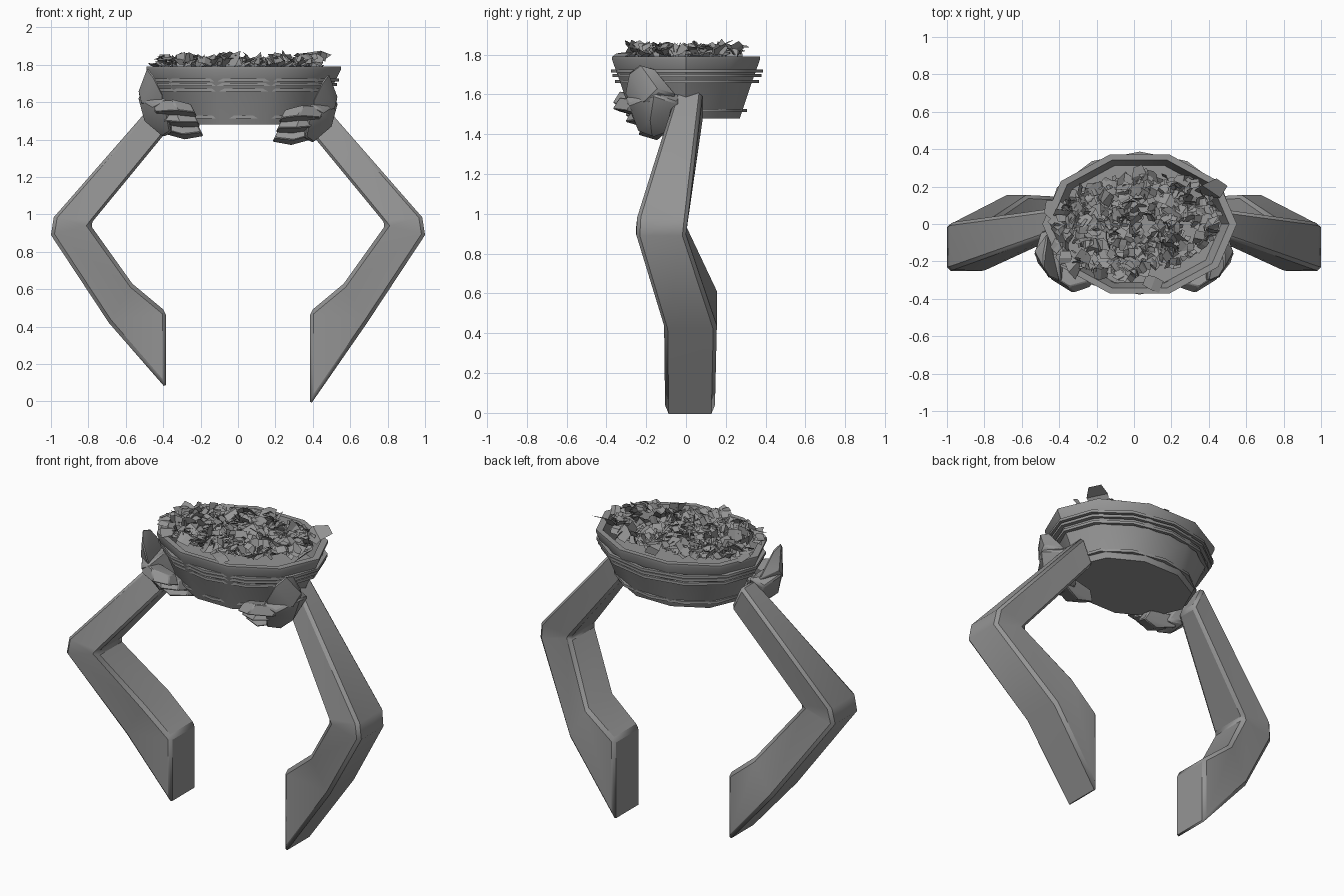
import bpy, bmesh, math, random
from mathutils import Vector, Matrix, Euler

if "Cube" in bpy.data.objects:
    bpy.data.objects.remove(bpy.data.objects["Cube"])
random.seed(4)

grey = bpy.data.materials.new("mid_grey")
grey.use_nodes = True
grey.diffuse_color = (0.3, 0.3, 0.3, 1)
grey.node_tree.nodes["Principled BSDF"].inputs["Base Color"].default_value = grey.diffuse_color


def finish(name, bm, bevel=0, smooth=None, fix=True):
    if fix:
        bmesh.ops.recalc_face_normals(bm, faces=bm.faces)
    mesh = bpy.data.meshes.new(name)
    bm.to_mesh(mesh)
    bm.free()
    mesh.materials.append(grey)
    ob = bpy.data.objects.new(name, mesh)
    bpy.context.collection.objects.link(ob)
    if bevel:
        mod = ob.modifiers.new("edge_bevel", 'BEVEL')
        mod.width = bevel
        mod.segments = 1
        mod.limit_method = 'ANGLE'
        mod.angle_limit = math.radians(50)
    if smooth:
        bpy.ops.object.select_all(action='DESELECT')
        ob.select_set(True)
        bpy.context.view_layer.objects.active = ob
        bpy.ops.object.shade_smooth_by_angle(angle=math.radians(smooth))


def loft(rings, caps=True, loop=False):
    bm = bmesh.new()
    vs = [[bm.verts.new(p) for p in r] for r in rings]
    n = len(vs[0])
    for a, b in zip(vs, vs[1:] + (vs[:1] if loop else [])):
        for i in range(n):
            j = (i + 1) % n
            bm.faces.new((a[i], a[j], b[j], b[i]))
    if caps:
        bm.faces.new(vs[0])
        bm.faces.new(vs[-1])
    return bm


def oval(scale, z, sides, cy=0.0):
    return [(0.03 + 0.52 * scale * math.cos(t), cy + 0.39 * scale * math.sin(t), z)
            for t in (2 * math.pi * i / sides for i in range(sides))]


# Ten-sided bowl: floor, outer wall, flared rim, inner wall, filled inside
wall = [(0.73, 1.48), (0.89, 1.66), (0.95, 1.72), (1.0, 1.775), (1.0, 1.79),
        (0.92, 1.79), (0.84, 1.66)]
finish("bowl", loft([oval(s, z, 10) for s, z in wall]), smooth=40)

# Thin raised bands round the bowl
for name, s, z in (("upper_band", 0.98, 1.718), ("middle_band", 0.96, 1.695),
                   ("lower_band", 0.925, 1.665), ("base_band", 0.775, 1.52)):
    section = ((s - 0.05, -0.008), (s, -0.008), (s, 0.008), (s - 0.05, 0.008))
    finish(name, loft([oval(a, z + dz, 12, 0.005) for a, dz in section], False, True), smooth=40)

# Heap of torn scraps, lower in the middle than around the edge
heap = bmesh.new()


def scrap(pos, size, rot):
    w, l = size * random.uniform(0.5, 0.9), size
    lift = size * random.uniform(-0.4, 0.4)
    pts = [(-w, -l, 0), (w, -l * random.uniform(0.4, 1), 0),
           (w * 1.2, 0, lift), (w, l, 0), (-w * random.uniform(0.2, 1), l, 0), (-w, 0, lift)]
    m = Matrix.Translation(pos) @ rot.to_matrix().to_4x4()
    v = [heap.verts.new(m @ Vector(p)) for p in pts]
    heap.faces.new((v[0], v[1], v[2], v[5]))
    heap.faces.new((v[5], v[2], v[3], v[4]))


for i in range(480):
    t = random.uniform(0, 2 * math.pi)
    r = math.sqrt(random.random())
    reach = 0.82 + 0.1 * math.cos(2 * t - 0.8)
    x, y = 0.5 * r * reach * math.cos(t), 0.36 * r * reach * math.sin(t)
    z = 1.715 + 0.085 * r + random.uniform(0, 0.05)
    tilt = Euler((random.gauss(0, 0.6), random.gauss(0, 0.6), random.uniform(0, 6.3)))
    scrap((x, y, z), random.uniform(0.015, 0.048), tilt)
# Larger sheets leaning on the rim
for pos, size, rot in (((0.41, 0.19, 1.83), 0.075, (0.6, 0.3, -0.6)),
                       ((0.40, 0.05, 1.77), 0.07, (0.2, -0.7, 0.2)),
                       ((-0.41, 0.06, 1.80), 0.07, (0.1, 0.2, 1.4)),
                       ((-0.33, -0.23, 1.81), 0.06, (0.2, 0.1, 0.8)),
                       ((0.1, -0.32, 1.80), 0.05, (0.2, 0, 1.2)),
                       ((0.02, 0.26, 1.83), 0.05, (0.3, 0.2, 0.3))):
    scrap(pos, size, Euler(rot))
finish("paper_scraps", heap, fix=False)

# Arm stations from shoulder to wrist: outer x,z / inner x,z / front y, back y
ARM = [((0.385, -0.02), (0.385, 0.48), -0.105, 0.145),
       ((0.69, 0.42), (0.565, 0.63), -0.11, 0.155),
       ((1.0, 0.89), (0.79, 0.945), -0.25, 0.0),
       ((0.985, 0.985), (0.775, 0.965), -0.245, 0.01),
       ((0.43, 1.62), (0.36, 1.47), -0.05, 0.085)]


def hull(name, pts, side, dz, bevel=0.01):
    bm = bmesh.new()
    for x, y, z in pts:
        bm.verts.new((side * x, y, z + dz))
    res = bmesh.ops.convex_hull(bm, input=bm.verts)
    bmesh.ops.delete(bm, geom=[e for e in res["geom_interior"] if isinstance(e, bmesh.types.BMVert)],
                     context='VERTS')
    finish(name, bm, bevel, 35)


for label, side, dz in (("left", 1, 0.0), ("right", -1, 0.03)):
    rings = []
    for i, (o, n, y0, y1) in enumerate(ARM):
        oz = o[1] + (0.09 if i == 0 and side < 0 else 0)
        rings.append([(side * o[0], y0, oz), (side * o[0], y1, oz),
                      (side * n[0], y1, n[1]), (side * n[0], y0, n[1])])
    finish(label + "_arm", loft(rings), 0.018, 45)

    # Palm wrapped against the bowl
    hull(label + "_palm", [(0.42, -0.02, 1.60), (0.50, -0.04, 1.56), (0.42, -0.07, 1.42),
                           (0.535, -0.16, 1.60), (0.50, -0.18, 1.47), (0.40, -0.17, 1.385),
                           (0.39, -0.31, 1.59), (0.46, -0.29, 1.55), (0.36, -0.24, 1.41),
                           (0.38, -0.14, 1.56), (0.33, -0.10, 1.42)], side, dz)
    # Thumb up the bowl side
    hull(label + "_thumb", [(0.45, -0.29, 1.71), (0.485, -0.23, 1.755), (0.48, -0.16, 1.735),
                            (0.40, -0.31, 1.61), (0.535, -0.14, 1.62), (0.46, -0.04, 1.59),
                            (0.40, -0.27, 1.53), (0.52, -0.2, 1.56)], side, dz)
    # Thick fingers stacked from the bowl front to underneath it
    for k in range(3):
        u = k / 2
        path = ((Vector((0.235 - 0.035 * u, -0.285 + 0.13 * u, 1.525 - 0.105 * u)), 0.8),
                (Vector((0.33 - 0.03 * u, -0.305 + 0.13 * u, 1.54 - 0.13 * u)), 1.0),
                (Vector((0.45 - 0.04 * u, -0.23 + 0.09 * u, 1.53 - 0.09 * u)), 1.0))
        pts = [(p.x + b * 0.4, p.y + a * s, p.z + b * s) for p, s in path
               for a, b in ((-0.065, -0.012), (-0.03, 0.045), (0.05, 0.03), (0.03, -0.04))]
        hull(label + "_finger_" + str(k + 1), pts, side, dz, 0.006)
